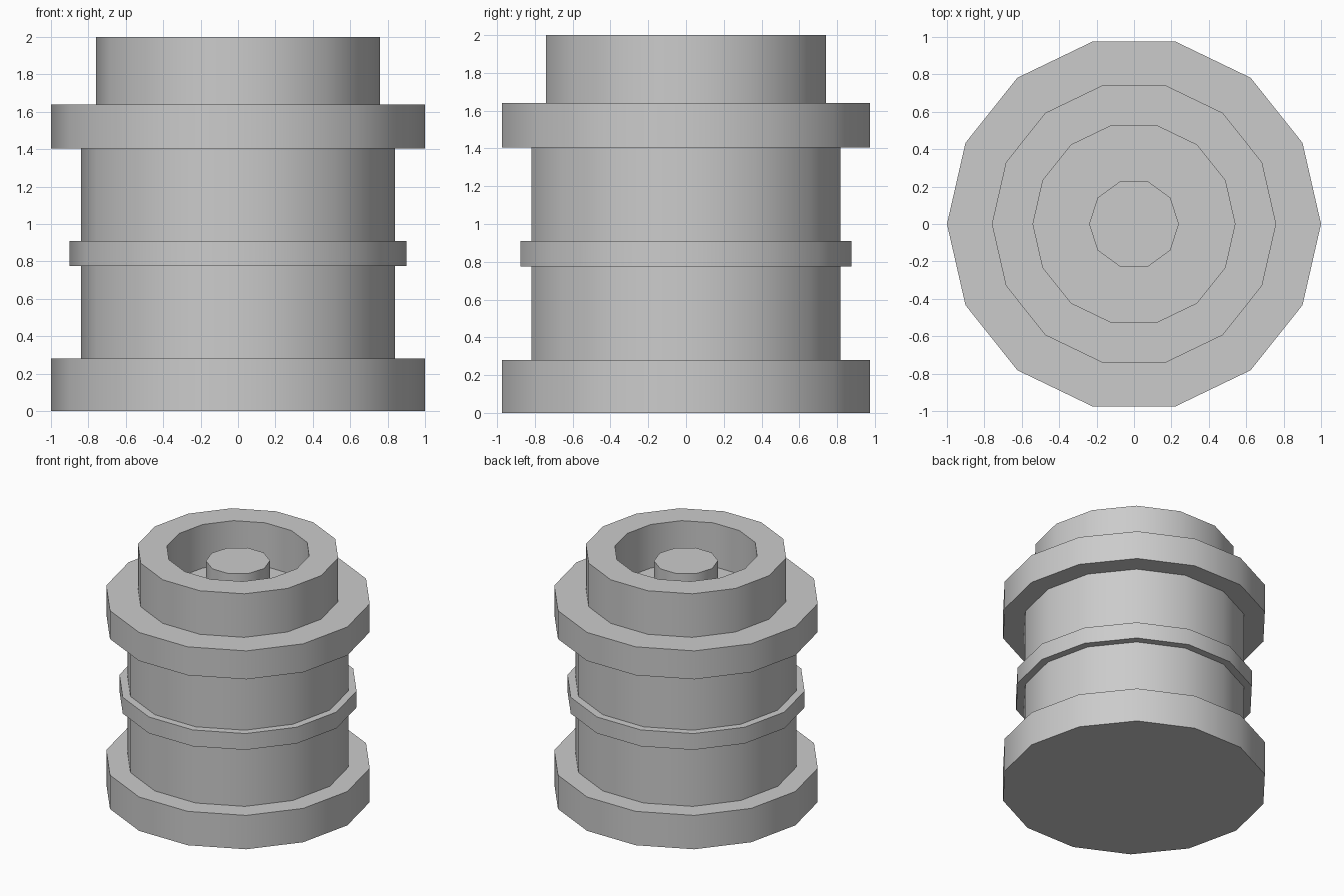
import bpy, bmesh
from math import cos, sin, tau, radians

cube = bpy.data.objects.get("Cube")
if cube:
    bpy.data.objects.remove(cube)

grey = bpy.data.materials.new("plain_grey")
grey.use_nodes = True
COLOUR = (0.6, 0.6, 0.6, 1)
grey.diffuse_color = COLOUR
grey.node_tree.nodes["Principled BSDF"].inputs["Base Color"].default_value = COLOUR


def lathe(name, profile, sides):
    """Turn a (radius, height) profile around z and cap both ends."""
    bm = bmesh.new()
    rings = [[bm.verts.new((r * cos(tau * i / sides), r * sin(tau * i / sides), z))
              for i in range(sides)] for r, z in profile]
    for low, high in zip(rings, rings[1:]):
        for i in range(sides):
            j = (i + 1) % sides
            bm.faces.new((low[i], low[j], high[j], high[i]))
    bm.faces.new(rings[0][::-1])
    bm.faces.new(rings[-1])
    mesh = bpy.data.meshes.new(name)
    bm.to_mesh(mesh)
    bm.free()
    mesh.materials.append(grey)
    obj = bpy.data.objects.new(name, mesh)
    bpy.context.collection.objects.link(obj)
    bpy.ops.object.select_all(action='DESELECT')
    obj.select_set(True)
    bpy.context.view_layer.objects.active = obj
    bpy.ops.object.shade_smooth_by_angle(angle=radians(40))
    return obj


BASE, BODY, BAND, NECK, BORE = 1.0, 0.84, 0.90, 0.76, 0.54

# Casing: foot, body, middle band, upper flange, neck and recess
lathe("casing", [
    (BASE, 0), (BASE, 0.28),
    (BODY, 0.28), (BODY, 0.775),
    (BAND, 0.775), (BAND, 0.91),
    (BODY, 0.91), (BODY, 1.405),
    (BASE, 1.405), (BASE, 1.64),
    (NECK, 1.64), (NECK, 2.0),
    (BORE, 2.0), (BORE, 1.64),
], 14)

# Central knob standing on the recess floor
lathe("knob", [(0.24, 1.64), (0.24, 1.92)], 10)
